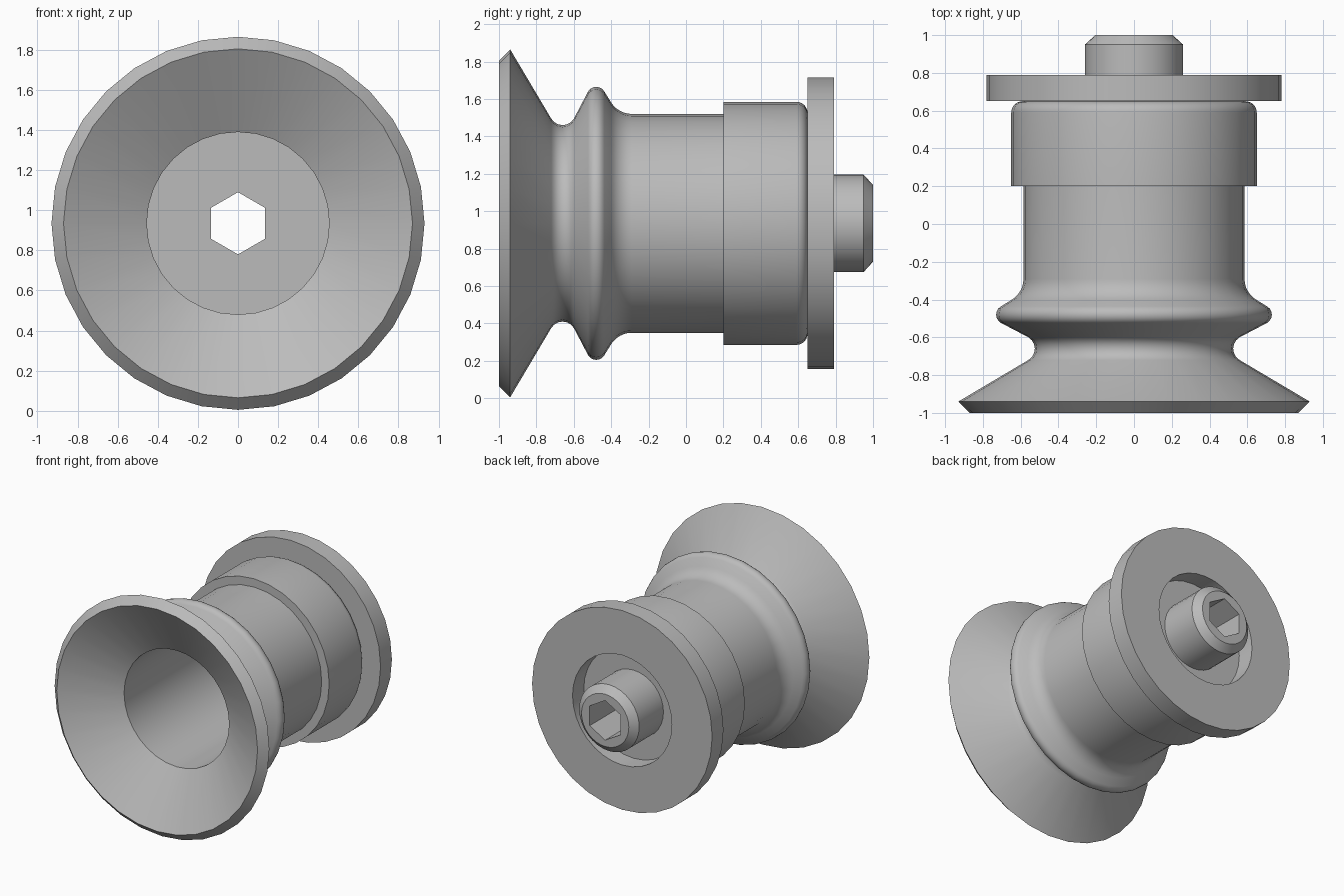
import bpy, bmesh, math

cube = bpy.data.objects.get("Cube")
if cube:
    bpy.data.objects.remove(cube, do_unlink=True)

CENTRE_Z = 0.935
SEGMENTS = 32

grey = bpy.data.materials.new("plain_grey")
grey.use_nodes = True
grey.diffuse_color = (0.5, 0.5, 0.5, 1)
grey.node_tree.nodes["Principled BSDF"].inputs["Base Color"].default_value = grey.diffuse_color


def arc(r, y, radius, start, end, steps=6):
    """Profile points on a rounded corner, as (radius, y)."""
    angles = [math.radians(start + (end - start) * i / steps) for i in range(steps + 1)]
    return [(r + radius * math.cos(a), y + radius * math.sin(a)) for a in angles]


def lathe(name, profile, closed=True, segments=SEGMENTS):
    """Turn a (radius, y) profile around the long axis."""
    bm = bmesh.new()
    verts = [bm.verts.new((0, y, r)) for r, y in profile]
    edges = [bm.edges.new(pair) for pair in zip(verts, verts[1:])]
    if closed:
        edges.append(bm.edges.new((verts[-1], verts[0])))
    bmesh.ops.spin(bm, geom=verts + edges, cent=(0, 0, 0), axis=(0, 1, 0),
                   angle=math.tau, steps=segments)
    bmesh.ops.remove_doubles(bm, verts=bm.verts, dist=0.0001)
    bmesh.ops.recalc_face_normals(bm, faces=bm.faces)
    mesh = bpy.data.meshes.new(name)
    bm.to_mesh(mesh)
    bm.free()
    mesh.materials.append(grey)
    obj = bpy.data.objects.new(name, mesh)
    obj.location.z = CENTRE_Z
    bpy.context.collection.objects.link(obj)
    return obj


def select_only(obj):
    bpy.ops.object.select_all(action='DESELECT')
    obj.select_set(True)
    bpy.context.view_layer.objects.active = obj


# Flared cup with one bellows fold and a straight bore
cup_profile = [(0.87, -1), (0.93, -0.94)]
cup_profile += arc(0.595, -0.66, 0.07, 240, 120)
cup_profile += arc(0.68, -0.48, 0.05, -60, 60)
cup_profile += arc(0.715, -0.29, 0.13, 240, 180)
cup_profile += [(0.585, 0.5), (0.455, 0.5), (0.455, -0.76)]
cup = lathe("suction_cup", cup_profile)

# Clamping collar with a rounded rear edge
collar_profile = [(0.57, 0.2), (0.65, 0.2)] + arc(0.59, 0.59, 0.06, 0, 90) + [(0.57, 0.65)]
collar = lathe("collar", collar_profile)

# Rear flange ring
flange = lathe("rear_flange", [(0.43, 0.65), (0.78, 0.65), (0.78, 0.79), (0.43, 0.79)])

# Base plate and chamfered stud, with a hexagonal hole right through
stud = lathe("stud", [(0, 0.5), (0.58, 0.5), (0.58, 0.65), (0.26, 0.65),
                      (0.26, 0.95), (0.205, 1), (0, 1)], closed=False)
cutter = lathe("hex_cutter", [(0, 0.3), (0.155, 0.3), (0.155, 1.2), (0, 1.2)],
               closed=False, segments=6)
cutter.hide_render = True
hole = stud.modifiers.new("hex_hole", 'BOOLEAN')
hole.operation = 'DIFFERENCE'
hole.solver = 'EXACT'
hole.object = cutter
select_only(stud)
bpy.ops.object.modifier_apply(modifier=hole.name)
bpy.data.objects.remove(cutter, do_unlink=True)

for part in (cup, collar, flange, stud):
    select_only(part)
    bpy.ops.object.shade_smooth_by_angle(angle=math.radians(30))
